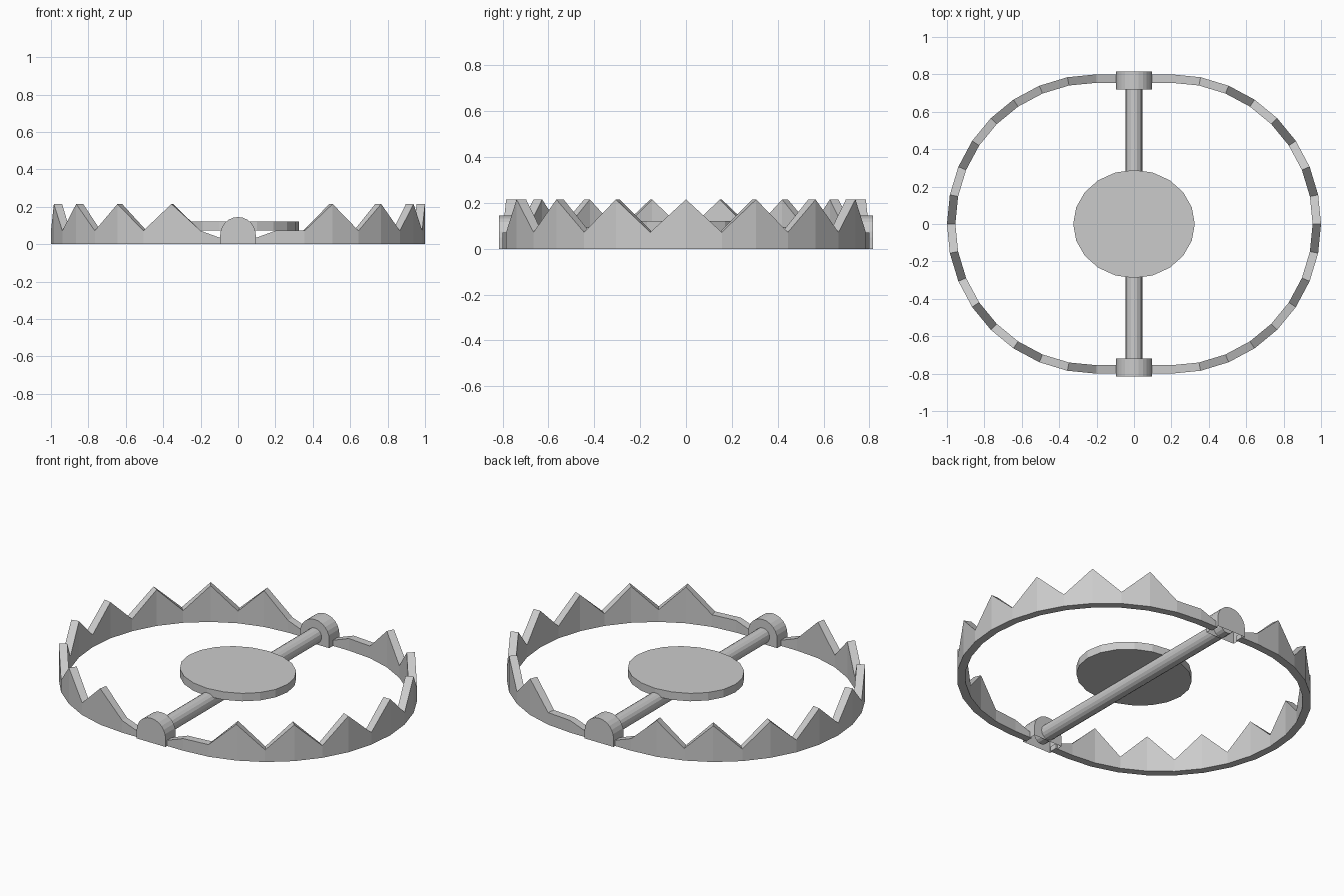
import bpy, bmesh
from math import sin, cos, pi

if "Cube" in bpy.data.objects:
    bpy.data.objects.remove(bpy.data.objects["Cube"])


def finish(name, bm, closed=True):
    if closed:
        bmesh.ops.recalc_face_normals(bm, faces=bm.faces)
    me = bpy.data.meshes.new(name)
    bm.to_mesh(me)
    bm.free()
    ob = bpy.data.objects.new(name, me)
    bpy.context.collection.objects.link(ob)
    return ob


def jaw(name, side, peak_parity):
    """Toothed half ring: a strip of box sections along a stretched semicircle."""
    path = [(0.085, -1, 0.03)]
    for i in range(17):
        tooth = 0 < i < 16 and i % 2 == peak_parity
        if peak_parity == 0 and i in (0, 16):
            tooth = False
        path.append((i, 0, 0.215 if tooth else 0.072))
    path.append((0.085, 1, 0.03))
    bm = bmesh.new()
    rings = []
    for p, end, h in path:
        sec = []
        for r, z in ((0.8, 0), (0.8, h), (0.755, h), (0.755, 0)):
            if end:
                x, y = p, end * r
            else:
                a = -pi / 2 + p * pi / 16
                x, y = 0.2 + r * cos(a), r * sin(a)
            sec.append(bm.verts.new((side * x, y, z)))
        rings.append(sec)
    for a, b in zip(rings, rings[1:]):
        for k in range(4):
            bm.faces.new((a[k], a[(k + 1) % 4], b[(k + 1) % 4], b[k]))
    bm.faces.new(rings[0])
    bm.faces.new(rings[-1][::-1])
    return finish(name, bm)


def hinge(name, y0, y1):
    """Arched hinge cover, open underneath."""
    n = 12
    prof = [(0.095, 0.0)]
    prof += [(0.095 * cos(pi * i / n), 0.05 + 0.095 * sin(pi * i / n)) for i in range(n + 1)]
    prof += [(-0.095, 0.0)]
    bm = bmesh.new()
    f = [bm.verts.new((x, y0, z)) for x, z in prof]
    b = [bm.verts.new((x, y1, z)) for x, z in prof]
    bm.faces.new(f)
    bm.faces.new(b[::-1])
    for i in range(len(prof) - 1):
        bm.faces.new((f[i], b[i], b[i + 1], f[i + 1]))
    return finish(name, bm)


# Jaws: teeth are offset by one step so they interlock
jaw("right_jaw", 1, 0)
jaw("left_jaw", -1, 1)

# Hinge covers
hinge("front_hinge", -0.815, -0.72)
hinge("back_hinge", 0.72, 0.815)

# Rod between the hinges
bpy.ops.mesh.primitive_cylinder_add(vertices=16, radius=0.045, depth=1.56,
                                    location=(0, 0, 0.05), rotation=(pi / 2, 0, 0))
bpy.context.object.name = "hinge_rod"

# Oval trigger plate
bpy.ops.mesh.primitive_cylinder_add(vertices=20, radius=1, depth=0.047,
                                    location=(0, 0, 0.098), rotation=(0, 0, pi / 2))
plate = bpy.context.object
plate.name = "trigger_plate"
plate.scale = (0.289, 0.325, 1)
